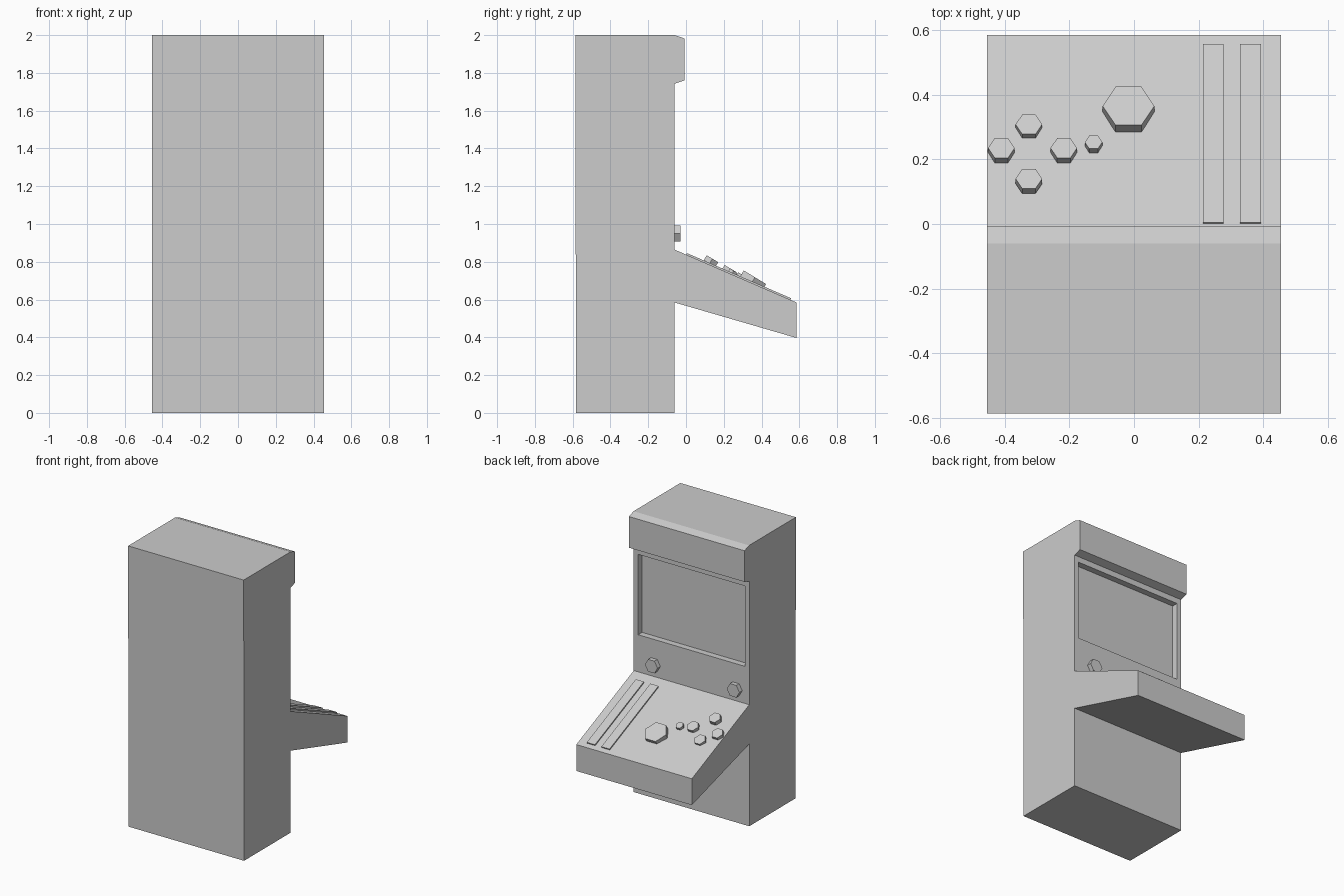
import bpy, bmesh, math
from mathutils import Matrix, Vector

if "Cube" in bpy.data.objects:
    bpy.data.objects.remove(bpy.data.objects["Cube"])

grey = bpy.data.materials.new("light grey")
grey.diffuse_color = (0.604, 0.604, 0.604, 1)
grey.use_nodes = True
grey.node_tree.nodes["Principled BSDF"].inputs["Base Color"].default_value = grey.diffuse_color


def finish(name, bm):
    bmesh.ops.recalc_face_normals(bm, faces=bm.faces)
    mesh = bpy.data.meshes.new(name)
    bm.to_mesh(mesh)
    bm.free()
    mesh.materials.append(grey)
    obj = bpy.data.objects.new(name, mesh)
    bpy.context.collection.objects.link(obj)
    return obj


def box(name, size, matrix):
    bm = bmesh.new()
    bmesh.ops.create_cube(bm, size=1, matrix=matrix @ Matrix.Diagonal((*size, 1)))
    return finish(name, bm)


def hex_button(name, top, radius, height, tilt):
    """Six-sided button, its top face centred on top, tipped towards +y."""
    bm = bmesh.new()
    place = (Matrix.Translation(top) @ Matrix.Rotation(-tilt, 4, 'X')
             @ Matrix.Translation((0, 0, -height / 2))
             @ Matrix.Rotation(math.pi / 2, 4, 'Z'))
    bmesh.ops.create_cone(bm, cap_ends=True, segments=6, radius1=radius,
                          radius2=radius, depth=height, matrix=place)
    return finish(name, bm)


# Cabinet: side profile (y, z) extruded across x
HALF = 0.455
profile = [(-0.582, 0), (-0.062, 0), (-0.062, 0.585), (0.584, 0.397),
           (0.584, 0.585), (-0.062, 0.865), (-0.062, 1.742), (-0.008, 1.76),
           (-0.008, 1.982), (-0.06, 2.0), (-0.586, 2.0)]
bm = bmesh.new()
side = bm.faces.new([bm.verts.new((-HALF, y, z)) for y, z in profile])
ext = bmesh.ops.extrude_face_region(bm, geom=[side])
bmesh.ops.translate(bm, vec=(2 * HALF, 0, 0),
                    verts=[v for v in ext["geom"] if isinstance(v, bmesh.types.BMVert)])
cabinet = finish("cabinet", bm)

# Screen recess
cutter = box("screen_cutter", (0.84, 0.09, 0.572), Matrix.Translation((0, -0.062, 1.415)))
cutter.hide_render = True
cutter.hide_viewport = True
cut = cabinet.modifiers.new("screen_recess", 'BOOLEAN')
cut.object = cutter
cut.operation = 'DIFFERENCE'
cut.solver = 'EXACT'

# Raised strips on the sloping control panel
slope = math.atan2(0.28, 0.646)
for i, x in enumerate((0.245, 0.36)):
    y = 0.277
    z = 0.865 - math.tan(slope) * (y + 0.062)
    box(f"panel_strip_{i + 1}", (0.064, 0.6, 0.018),
        Matrix.Translation((x, y, z)) @ Matrix.Rotation(-slope, 4, 'X'))

# Control buttons, tipped a little more than the panel
TILT = math.radians(31)
for i, (x, y) in enumerate([(-0.325, 0.14), (-0.41, 0.235), (-0.217, 0.235), (-0.325, 0.308)]):
    hex_button(f"action_button_{i + 1}", (x, y, 0.816 - 0.54 * (y - 0.14)), 0.041, 0.03, TILT)
hex_button("small_button", (-0.125, 0.253, 0.752), 0.027, 0.025, TILT)
hex_button("large_button", (-0.017, 0.365, 0.718), 0.08, 0.042, TILT)

# Knobs on the upright below the screen
for name, x in (("left_knob", 0.295), ("right_knob", -0.35)):
    hex_button(name, (x, -0.03, 0.95), 0.05, 0.04, math.pi / 2)
